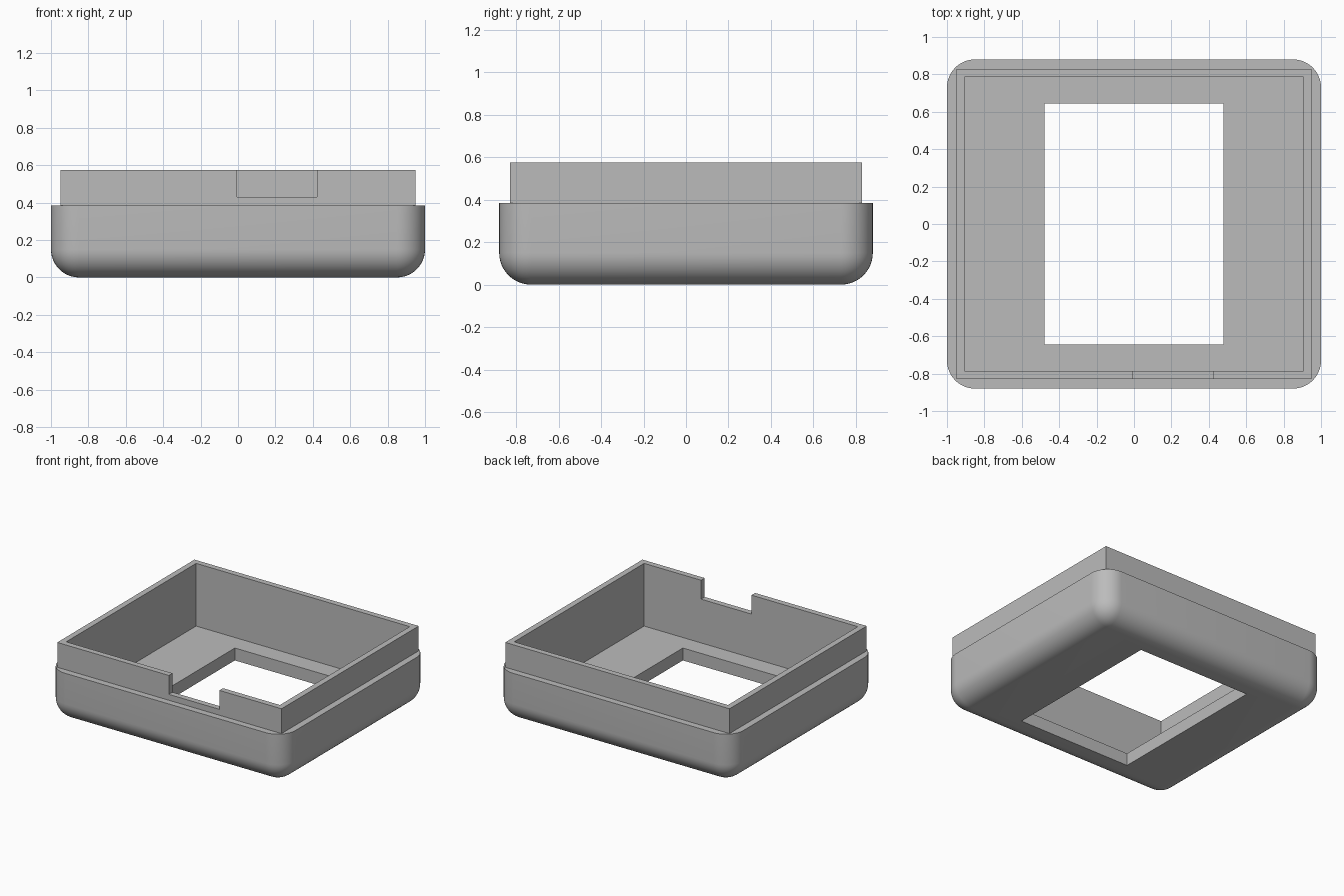
import bpy, bmesh, math

if "Cube" in bpy.data.objects:
    bpy.data.objects.remove(bpy.data.objects["Cube"], do_unlink=True)

HALF_X, HALF_Y = 1.0, 0.88
BODY_TOP, LIP_TOP, FLOOR = 0.385, 0.575, 0.095
RADIUS = 0.15

grey = bpy.data.materials.new("plain grey")
grey.use_nodes = True
colour = (0.5, 0.5, 0.5, 1.0)
grey.diffuse_color = colour
grey.node_tree.nodes["Principled BSDF"].inputs["Base Color"].default_value = colour


def box(name, x, y, z, rounded=0.0):
    """Box from (min, max) ranges; rounds all edges except the top rim."""
    bm = bmesh.new()
    bmesh.ops.create_cube(bm, size=1)
    for v in bm.verts:
        v.co = [lo + (c + 0.5) * (hi - lo) for c, (lo, hi) in zip(v.co, (x, y, z))]
    if rounded:
        top = max(z) - 1e-5
        edges = [e for e in bm.edges if min(v.co.z for v in e.verts) < top]
        bmesh.ops.bevel(bm, geom=edges, offset=rounded, segments=12,
                        profile=0.5, affect='EDGES')
    mesh = bpy.data.meshes.new(name)
    bm.to_mesh(mesh)
    bm.free()
    mesh.materials.append(grey)
    obj = bpy.data.objects.new(name, mesh)
    bpy.context.collection.objects.link(obj)
    return obj


def combine(target, tool, operation):
    """Apply a boolean and discard its tool object."""
    tool.hide_render = True
    mod = target.modifiers.new(tool.name, 'BOOLEAN')
    mod.operation, mod.object, mod.solver = operation, tool, 'EXACT'
    bpy.context.view_layer.objects.active = target
    bpy.ops.object.modifier_apply(modifier=mod.name)
    bpy.data.objects.remove(tool, do_unlink=True)


# Rounded outer shell with the raised square lip
shell = box("case_shell", (-HALF_X, HALF_X), (-HALF_Y, HALF_Y), (0, BODY_TOP), RADIUS)
lip = box("raised_lip", (-0.95, 0.95), (-0.83, 0.83), (0.25, LIP_TOP))
combine(shell, lip, 'UNION')

# Inner cavity, floor window and front notch
cutters = [
    ("cavity", (-0.905, 0.905), (-0.786, 0.786), (FLOOR, 1.0)),
    ("floor_window", (-0.478, 0.478), (-0.645, 0.645), (-0.5, 0.3)),
    ("front_notch", (-0.005, 0.423), (-1.2, -0.6), (0.43, 1.0)),
]
for name, x, y, z in cutters:
    combine(shell, box(name, x, y, z), 'DIFFERENCE')

# Smooth the rounded edges, keep the cut edges crisp
bpy.ops.object.select_all(action='DESELECT')
shell.select_set(True)
bpy.context.view_layer.objects.active = shell
bpy.ops.object.shade_smooth_by_angle(angle=math.radians(30))
